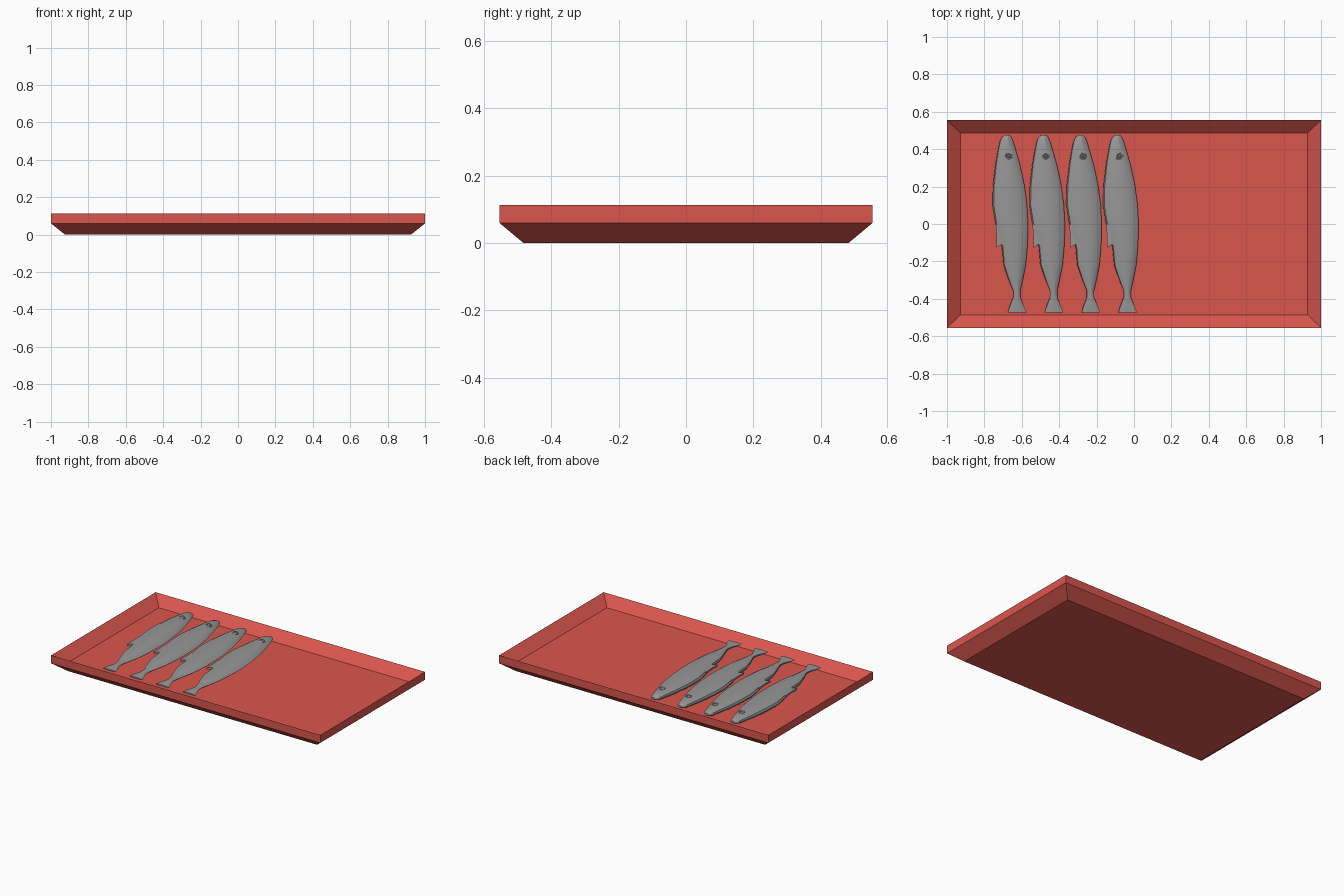
import bpy, bmesh

if "Cube" in bpy.data.objects:
    bpy.data.objects.remove(bpy.data.objects["Cube"])

FLOOR, RIM = 0.054, 0.113
FISH_Z = 0.083


def material(name, rgb):
    m = bpy.data.materials.new(name)
    m.diffuse_color = (*rgb, 1)
    m.use_nodes = True
    m.node_tree.nodes["Principled BSDF"].inputs["Base Color"].default_value = m.diffuse_color
    return m


RED = material("tray_red", (0.70, 0.093, 0.075))
GREY = material("fish_grey", (0.31, 0.31, 0.31))


def loft(name, rings, mat, smooth=False):
    """Skin a closed solid through rings of equal point count."""
    bm = bmesh.new()
    loops = [[bm.verts.new(p) for p in ring] for ring in rings]
    for a, b in zip(loops, loops[1:]):
        for i in range(len(a)):
            j = (i + 1) % len(a)
            bm.faces.new((a[i], a[j], b[j], b[i]))
    bm.faces.new(loops[0][::-1])
    bm.faces.new(loops[-1])
    bmesh.ops.recalc_face_normals(bm, faces=bm.faces)
    me = bpy.data.meshes.new(name)
    bm.to_mesh(me)
    bm.free()
    me.materials.append(mat)
    ob = bpy.data.objects.new(name, me)
    bpy.context.collection.objects.link(ob)
    if smooth:
        bpy.ops.object.select_all(action='DESELECT')
        ob.select_set(True)
        bpy.context.view_layer.objects.active = ob
        bpy.ops.object.shade_smooth_by_angle(angle=0.5)
    return ob


def rect(hx, hy, z):
    return [(-hx, -hy, z), (hx, -hy, z), (hx, hy, z), (-hx, hy, z)]


# Tray: chamfered base, upright lip, sloping inside walls, raised floor
loft("tray", [rect(0.925, 0.483, 0), rect(1, 0.555, 0.06),
              rect(1, 0.555, RIM), rect(0.928, 0.486, FLOOR)], RED)

# Fish stations from head to tail: y, belly x, back x, half thickness
STATIONS = [
    (0.475, -0.692, -0.666, 0.008), (0.465, -0.705, -0.656, 0.013),
    (0.445, -0.717, -0.647, 0.018), (0.40, -0.727, -0.633, 0.022),
    (0.32, -0.741, -0.610, 0.026), (0.21, -0.754, -0.586, 0.028),
    (0.105, -0.757, -0.572, 0.028), (0.013, -0.743, -0.567, 0.028),
    (-0.056, -0.727, -0.567, 0.027), (-0.125, -0.706, -0.570, 0.025),
    (-0.217, -0.698, -0.578, 0.022), (-0.297, -0.671, -0.594, 0.017),
    (-0.356, -0.647, -0.607, 0.013), (-0.393, -0.647, -0.607, 0.011),
    (-0.44, -0.666, -0.588, 0.008), (-0.473, -0.674, -0.575, 0.005)]

# Half cross-section: position across the width, height fraction
SECTION = [(0.04, 0.45), (0.16, 0.78), (0.40, 0.95),
           (0.64, 1.0), (0.84, 0.58), (0.96, 0.22)]


def body_ring(y, x0, x1, h):
    w = x1 - x0
    top = [(x0 + u * w, y, FISH_Z + v * h) for u, v in SECTION]
    low = [(x0 + u * w, y, FISH_Z - v * h) for u, v in reversed(SECTION)]
    return [(x0, y, FISH_Z)] + top + [(x1, y, FISH_Z)] + low


def circle(cx, cy, z, r, n=12):
    from math import cos, sin, tau
    return [(cx + r * cos(tau * i / n), cy + r * sin(tau * i / n), z)
            for i in range(n)]


FIN = [(-0.740, 0.0), (-0.735, -0.07), (-0.736, -0.127),
       (-0.685, -0.095), (-0.66, -0.04)]

for k in range(4):
    parts = [loft(f"fish_body_{k + 1}", [body_ring(*s) for s in STATIONS], GREY, True)]
    # Belly fin, a thin swept plate
    parts.append(loft(f"belly_fin_{k + 1}",
                      [[(x, y, z) for x, y in FIN] for z in (0.084, 0.096)], GREY))
    # Eye: raised ring with a sunken groove and small pupil dome
    ex, ey, ez = -0.669, 0.362, FISH_Z + 0.024
    parts.append(loft(f"eye_{k + 1}", [
        circle(ex, ey, ez - 0.010, 0.021), circle(ex, ey, ez + 0.001, 0.020),
        circle(ex, ey, ez + 0.003, 0.015), circle(ex, ey, ez, 0.010),
        circle(ex, ey, ez + 0.004, 0.005)], GREY))
    for ob in parts:
        ob.location.x = k * 0.197
